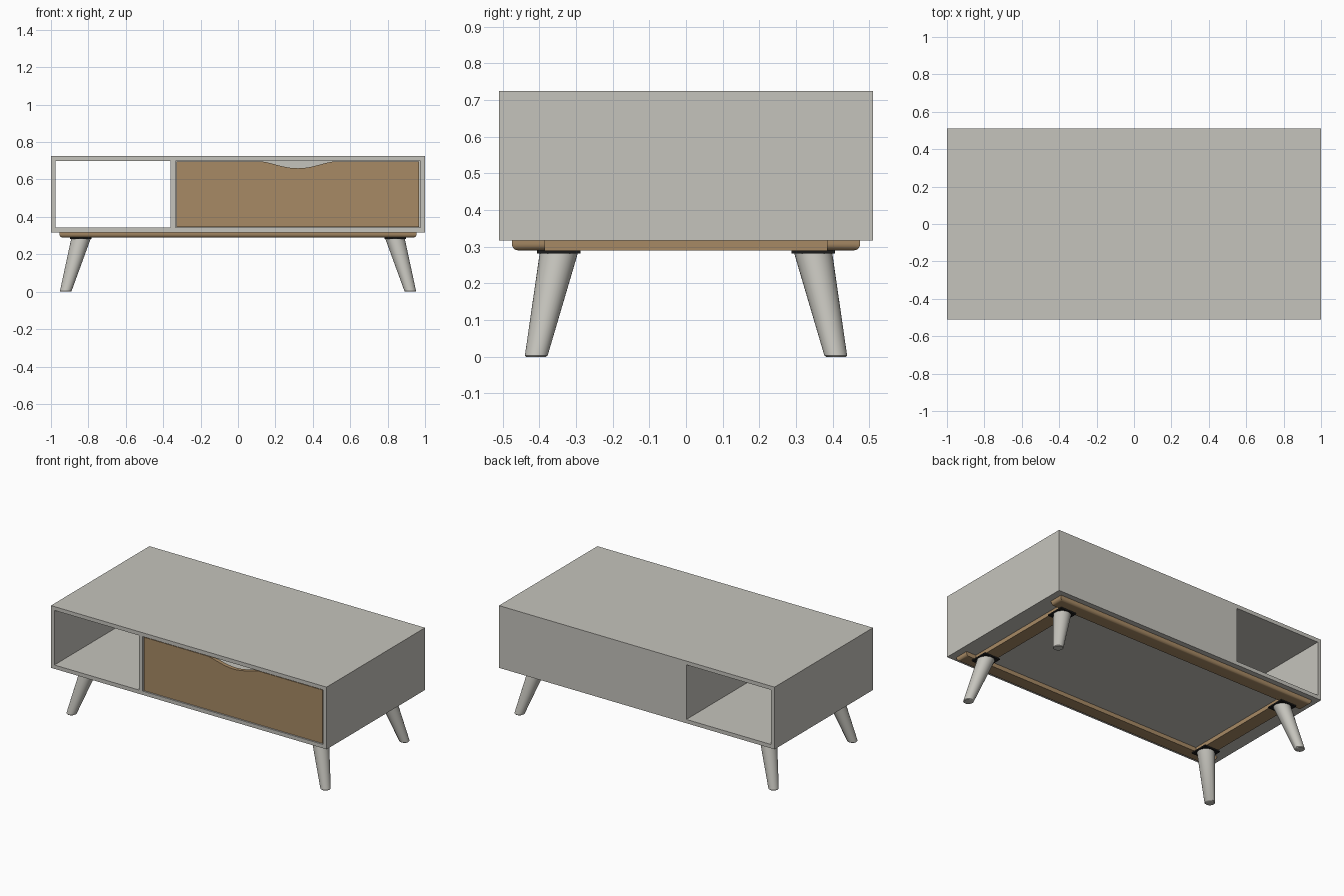
import bpy, bmesh, math
from mathutils import Vector

if "Cube" in bpy.data.objects:
    bpy.data.objects.remove(bpy.data.objects["Cube"])


def material(name, rgb):
    m = bpy.data.materials.new(name)
    m.diffuse_color = (*rgb, 1.0)
    m.use_nodes = True
    m.node_tree.nodes["Principled BSDF"].inputs["Base Color"].default_value = m.diffuse_color
    return m


GREY = material("warm grey paint", (0.56, 0.55, 0.505))
WOOD = material("brown wood", (0.39, 0.255, 0.13))
BLACK = material("black metal", (0.01, 0.01, 0.01))


def finish(name, bm, mat, smooth=False):
    bmesh.ops.recalc_face_normals(bm, faces=bm.faces)
    me = bpy.data.meshes.new(name)
    bm.to_mesh(me)
    bm.free()
    ob = bpy.data.objects.new(name, me)
    bpy.context.collection.objects.link(ob)
    me.materials.append(mat)
    if smooth:
        bpy.ops.object.select_all(action='DESELECT')
        ob.select_set(True)
        bpy.context.view_layer.objects.active = ob
        bpy.ops.object.shade_smooth_by_angle(angle=math.radians(35))
    return ob


def box_mesh(x0, x1, y0, y1, z0, z1):
    bm = bmesh.new()
    bmesh.ops.create_cube(bm, size=1)
    for v in bm.verts:
        v.co = ((x0 + x1) / 2 + v.co.x * (x1 - x0),
                (y0 + y1) / 2 + v.co.y * (y1 - y0),
                (z0 + z1) / 2 + v.co.z * (z1 - z0))
    return bm


def box(name, mat, *dims):
    return finish(name, box_mesh(*dims), mat)


# Cabinet shell
D = 0.51
box("top_panel", GREY, -1, 1, -D, D, 0.70, 0.725)
box("bottom_panel", GREY, -1, 1, -D, D, 0.317, 0.342)
box("left_side", GREY, -1, -0.975, -D, D, 0.342, 0.70)
box("right_side", GREY, 0.975, 1, -D, D, 0.342, 0.70)
box("divider", GREY, -0.36, -0.335, -D, D, 0.342, 0.70)
box("back_panel", GREY, -0.335, 0.975, D - 0.025, D, 0.342, 0.70)

# Drawer front with a scooped finger grip in its top edge
x0, x1, z0, z1 = -0.328, 0.967, 0.345, 0.695
pts = [(x0, z1), (x0, z0), (x1, z0), (x1, z1)]
N = 28
for i in range(N + 1):
    t = 1 - 2 * i / N
    drop = 0.035 * max(0.0, math.cos(math.pi * t / 2)) ** 1.3
    pts.append((0.32 + 0.185 * t, z1 - drop))
bm = bmesh.new()
face = bm.faces.new([bm.verts.new((x, -0.505, z)) for x, z in pts])
ext = bmesh.ops.extrude_face_region(bm, geom=[face])
for v in ext["geom"]:
    if isinstance(v, bmesh.types.BMVert):
        v.co.y += 0.025
finish("drawer_front", bm, WOOD, smooth=True)

# Base frame: long rails with rounded lower ends and outer edges
for s, side in ((-1, "front"), (1, "back")):
    ya, yb = sorted((s * 0.385, s * 0.475))
    bm = box_mesh(-0.955, 0.955, ya, yb, 0.29, 0.317)
    edges = []
    for e in bm.edges:
        a, b = (v.co for v in e.verts)
        low = max(a.z, b.z) < 0.3
        end = abs(a.x - b.x) < 1e-4
        outer = min(a.y * s, b.y * s) > 0.47
        if low and (end or outer):
            edges.append(e)
    bmesh.ops.bevel(bm, geom=edges, offset=0.018, segments=5,
                    profile=0.5, affect='EDGES')
    finish(side + "_rail", bm, WOOD, smooth=True)

# Base frame: cross rails
for s, side in ((-1, "left"), (1, "right")):
    xa, xb = sorted((s * 0.795, s * 0.885))
    box(side + "_cross_rail", WOOD, xa, xb, -0.385, 0.385, 0.29, 0.317)

# Splayed tapered legs with mounting plates
SEG = 32
for sx, nx in ((-1, "left"), (1, "right")):
    for sy, ny in ((-1, "front"), (1, "back")):
        cx, cy = sx * 0.84, sy * 0.347
        box(f"{ny}_{nx}_plate", BLACK, cx - 0.057, cx + 0.057,
            cy - 0.059, cy + 0.059, 0.281, 0.29)
        top = Vector((cx, cy, 0.282))
        foot = Vector((sx * 0.922, sy * 0.409, 0.0))
        bm = bmesh.new()
        rings = []
        # (height fraction, radius)
        for f, r in ((0, 0.027), (0.012, 0.031), (1, 0.052)):
            c = foot.lerp(top, f)
            rings.append([bm.verts.new((c.x + r * math.cos(2 * math.pi * k / SEG),
                                        c.y + r * math.sin(2 * math.pi * k / SEG),
                                        c.z)) for k in range(SEG)])
        for a, b in zip(rings, rings[1:]):
            for k in range(SEG):
                j = (k + 1) % SEG
                bm.faces.new((a[k], a[j], b[j], b[k]))
        bm.faces.new(rings[0])
        bm.faces.new(rings[-1])
        finish(f"{ny}_{nx}_leg", bm, GREY, smooth=True)
